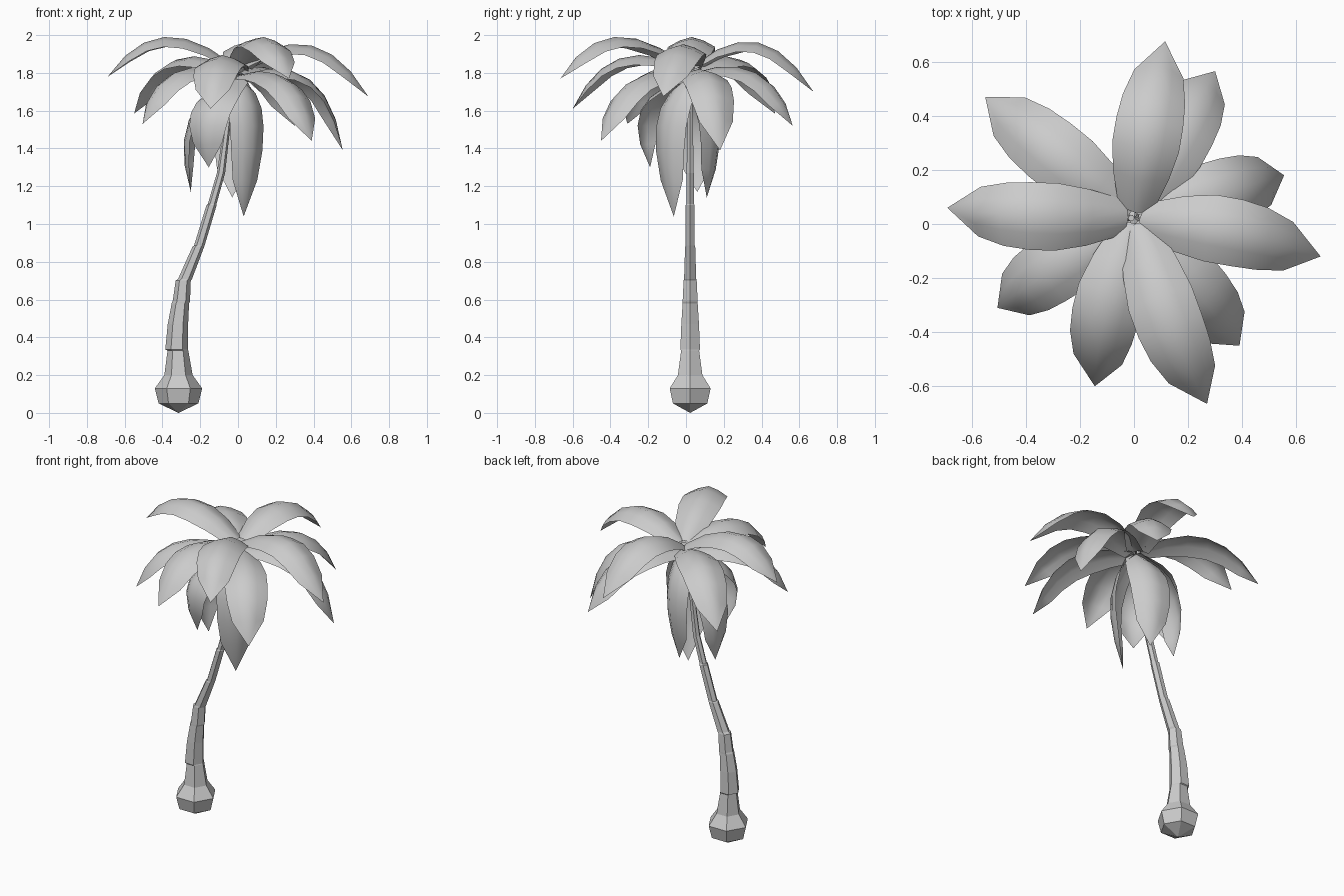
import bpy, bmesh, math
from mathutils import Vector

if "Cube" in bpy.data.objects:
    bpy.data.objects.remove(bpy.data.objects["Cube"])


def make_object(name, bm, smooth):
    if not smooth:
        bmesh.ops.recalc_face_normals(bm, faces=bm.faces)
    mesh = bpy.data.meshes.new(name)
    bm.to_mesh(mesh)
    bm.free()
    for p in mesh.polygons:
        p.use_smooth = smooth
    ob = bpy.data.objects.new(name, mesh)
    bpy.context.collection.objects.link(ob)
    return ob


def bridge(bm, a, b, closed):
    n = len(a)
    for i in range(n if closed else n - 1):
        j = (i + 1) % n
        bm.faces.new((a[i], a[j], b[j], b[i]))


# Trunk: six-sided rings (x, z, radius) with small steps between the segments
RINGS = [(-.315, .05, .105), (-.315, .13, .125), (-.315, .20, .075),
         (-.318, .33, .055), (-.325, .335, .060), (-.318, .47, .054),
         (-.305, .58, .046), (-.30, .59, .046), (-.29, .70, .040),
         (-.28, .71, .037), (-.21, .88, .031), (-.205, .885, .028),
         (-.14, 1.10, .027), (-.137, 1.105, .023), (-.09, 1.27, .022),
         (-.04, 1.65, .014), (-.01, 1.82, .012)]
Y0 = .022
bm = bmesh.new()
loops = []
for x, z, r in RINGS:
    loops.append([bm.verts.new((x + r * math.cos(k * math.pi / 3),
                                Y0 + r * math.sin(k * math.pi / 3), z))
                  for k in range(6)])
for a, b in zip(loops, loops[1:]):
    bridge(bm, a, b, True)
bottom = bm.verts.new((-.315, Y0, 0))
for k in range(6):
    bm.faces.new((bottom, loops[0][(k + 1) % 6], loops[0][k]))
bm.faces.new(loops[-1])
make_object("trunk", bm, False)

# Frond: an arched sheet that follows a curve from base through mid to tip
HALF_WIDTHS = [.065, .105, .125, .125, .117, .092]


def frond(name, base, mid, tip, scale=1.0, fold=.42, azimuth=None):
    base, mid, tip = Vector(base), Vector(mid), Vector(tip)
    ctrl = 2 * mid - (base + tip) / 2
    if azimuth is None:
        azimuth = math.atan2(tip.y - base.y, tip.x - base.x)
    else:
        azimuth = math.radians(azimuth)
    side = Vector((-math.sin(azimuth), math.cos(azimuth), 0))
    bm = bmesh.new()
    rows = []
    n = len(HALF_WIDTHS)
    for i, w in enumerate(HALF_WIDTHS):
        t = i / n
        p = base * (1 - t) ** 2 + ctrl * 2 * t * (1 - t) + tip * t * t
        tan = ((ctrl - base) * (1 - t) + (tip - ctrl) * t).normalized()
        normal = tan.cross(side).normalized()
        w *= scale
        rows.append([bm.verts.new(p + side * w * s - normal * fold * w * abs(s) ** 1.5)
                     for s in (-1, -.5, 0, .5, 1)])
    for a, b in zip(rows, rows[1:]):
        bridge(bm, a, b, False)
    end = bm.verts.new(tip)
    for a, b in zip(rows[-1], rows[-1][1:]):
        bm.faces.new((a, b, end))
    return make_object(name, bm, True)


# Spreading fronds: mid point, tip, base height
SPREAD = [((-.39, .03, 1.99), (-.69, .06, 1.78), 1.84),
          ((.39, -.035, 1.945), (.69, -.12, 1.675), 1.84),
          ((.06, .385, 1.96), (.115, .675, 1.70), 1.84),
          ((.135, -.38, 1.99), (.27, -.665, 1.77), 1.84),
          ((-.11, -.355, 1.875), (-.145, -.60, 1.61), 1.83),
          ((-.325, .285, 1.87), (-.55, .47, 1.585), 1.81),
          ((-.335, -.19, 1.80), (-.505, -.31, 1.53), 1.79),
          ((.26, -.285, 1.755), (.39, -.45, 1.44), 1.79),
          ((.38, .13, 1.765), (.555, .18, 1.39), 1.79),
          ((.19, .37, 1.80), (.30, .565, 1.52), 1.80)]
for i, (mid, tip, bz) in enumerate(SPREAD):
    frond(f"upper_frond_{i + 1}", (tip[0] * .03, Y0 + tip[1] * .03, bz), mid, tip)

# Hanging fronds: mid point, tip, facing direction
HANG = [((.08, -.115, 1.52), (.03, -.065, 1.04), -48),
        ((-.165, -.225, 1.61), (-.155, -.19, 1.30), -118),
        ((.0, .165, 1.53), (-.03, .11, 1.14), 65),
        ((-.26, .05, 1.55), (-.25, .06, 1.17), 172)]
for i, (mid, tip, az) in enumerate(HANG):
    frond(f"hanging_frond_{i + 1}", (0, Y0, 1.78), mid, tip, .95, .42, az)
